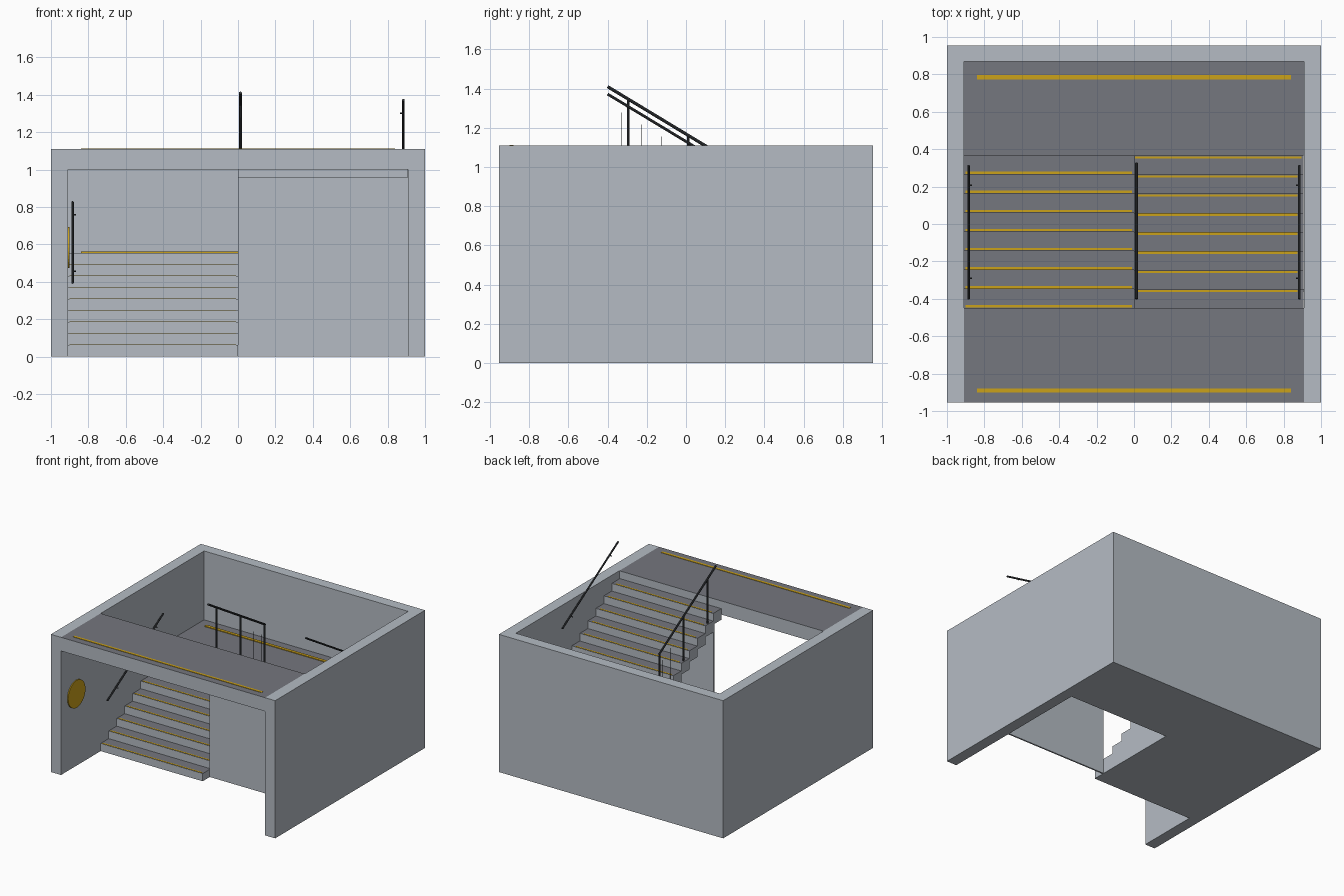
import bpy, bmesh, math
from mathutils import Vector

if "Cube" in bpy.data.objects:
    bpy.data.objects.remove(bpy.data.objects["Cube"])


def mat(name, col):
    m = bpy.data.materials.new(name)
    m.diffuse_color = (*col, 1)
    m.use_nodes = True
    m.node_tree.nodes["Principled BSDF"].inputs["Base Color"].default_value = m.diffuse_color
    return m


WALL = mat("pale concrete", (0.46, 0.50, 0.55))
FLOOR = mat("dark floor", (0.178, 0.184, 0.209))
YELLOW = mat("safety yellow", (0.60, 0.36, 0.01))
METAL = mat("dark metal", (0.04, 0.045, 0.05))


def finish(name, bm, mats, floor_tops=False):
    bmesh.ops.recalc_face_normals(bm, faces=bm.faces)
    bm.normal_update()
    if floor_tops:                       # walkable faces are darker
        for f in bm.faces:
            f.material_index = 1 if f.normal.z > 0.5 else 0
    me = bpy.data.meshes.new(name)
    bm.to_mesh(me)
    bm.free()
    for m in mats:
        me.materials.append(m)
    ob = bpy.data.objects.new(name, me)
    bpy.context.collection.objects.link(ob)
    return ob


def extrude(name, pts, vec, mats, floor_tops=False):
    """Solid from a flat outline swept along vec."""
    bm = bmesh.new()
    f = bm.faces.new([bm.verts.new(p) for p in pts])
    r = bmesh.ops.extrude_face_region(bm, geom=[f])
    vs = [v for v in r["geom"] if isinstance(v, bmesh.types.BMVert)]
    bmesh.ops.translate(bm, verts=vs, vec=vec)
    return finish(name, bm, mats, floor_tops)


def box(name, x, y, z, mats, floor_tops=False):
    pts = [(x[0], y[0], z[0]), (x[1], y[0], z[0]), (x[1], y[1], z[0]), (x[0], y[1], z[0])]
    return extrude(name, pts, (0, 0, z[1] - z[0]), mats, floor_tops)


def bar(name, a, b, r, material, sides=8):
    a, b = Vector(a), Vector(b)
    bm = bmesh.new()
    bmesh.ops.create_cone(bm, cap_ends=True, segments=sides, radius1=r, radius2=r, depth=(b - a).length)
    q = (b - a).to_track_quat('Z', 'Y').to_matrix().to_4x4()
    bmesh.ops.transform(bm, verts=bm.verts, matrix=q)
    bmesh.ops.translate(bm, verts=bm.verts, vec=(a + b) / 2)
    return finish(name, bm, [material])


W, D, IN, H = 1.0, 0.955, 0.91, 1.11     # half width, half depth, inner half width, height
Y0, Y1 = -0.45, 0.366                    # flight ends
N = 9                                    # risers per flight
GO, RISE = (Y1 - Y0) / (N - 1), H / 2 / N
MID = H / 2

# U-shaped outer walls
extrude("outer_walls", [(-W, -D, 0), (-IN, -D, 0), (-IN, 0.868, 0), (IN, 0.868, 0),
                        (IN, -D, 0), (W, -D, 0), (W, D, 0), (-W, D, 0)], (0, 0, H), [WALL])

# landings
box("upper_landing", (-IN, IN), (-D, Y0), (1.0, H), [WALL, FLOOR], True)
box("middle_landing", (-IN, IN), (Y1, 0.868), (0, MID), [WALL, FLOOR], True)

# lower flight, solid to the ground
prof = [(-IN, Y0, 0)]
for i in range(N - 1):
    z = (i + 1) * RISE
    prof += [(-IN, Y0 + i * GO, z), (-IN, Y0 + (i + 1) * GO, z)]
prof.append((-IN, Y1, 0))
extrude("lower_flight", prof, (IN, 0, 0), [WALL, FLOOR], True)

# upper flight, folded slab
top, under = [], []
for i in range(N - 1):
    z = MID + (i + 1) * RISE
    ya, yb = Y1 - i * GO, Y1 - (i + 1) * GO
    top += [(0, ya, z), (0, yb, z)]
    under += [(0, ya, z - 0.09), (0, yb, z - 0.09)]
extrude("upper_flight", top + under[::-1], (0.905, 0, 0), [WALL, FLOOR], True)

# thin wall below the upper flight
box("under_stair_wall", (0, IN), (Y0 + GO - 0.012, Y0 + GO), (0, 0.96), [WALL])

# yellow nosing strips
for i in range(N - 1):
    y, z = Y0 + i * GO, (i + 1) * RISE
    box("lower_nosing", (-0.9, -0.012), (y + 0.004, y + 0.016), (z, z + 0.002), [YELLOW])
    y, z = Y1 - i * GO, MID + (i + 1) * RISE
    box("upper_nosing", (0.005 if i == 0 else 0.022, 0.895 if i == 0 else 0.875),
        (y - 0.016, y - 0.004), (z, z + 0.002), [YELLOW])

# yellow landing stripes and wall disc
box("upper_landing_stripe", (-0.84, 0.84), (-0.90, -0.88), (H, H + 0.003), [YELLOW])
box("middle_landing_stripe", (-0.84, 0.84), (0.773, 0.797), (MID, MID + 0.006), [YELLOW])
bar("wall_disc", (-IN, -0.765, 0.583), (-IN + 0.008, -0.765, 0.583), 0.11, YELLOW, 32)

# wall handrails with brackets
SL = RISE / GO
for side, zs, sl in ((-1, 0.395, SL), (1, 1.372, -SL)):
    x = side * 0.884
    rail = lambda y: zs + (y + 0.4) * sl
    bar("wall_handrail", (x, -0.4, rail(-0.4)), (x, 0.312, rail(0.312)), 0.007, METAL)
    for y in (-0.29, 0.207):
        bar("rail_bracket", (x, y, rail(y) - 0.004), (side * 0.865, y, rail(y) - 0.004), 0.004, METAL)

# central handrail, posts and thin balusters
rail = lambda y: 1.41 - (y + 0.4) * SL


def tread(y):
    return MID + (math.floor((Y1 - y) / GO) + 1) * RISE


bar("central_handrail", (0.013, -0.4, rail(-0.4)), (0.013, 0.325, rail(0.325)), 0.008, METAL)
for y in (-0.295, 0.012, 0.318):
    bar("central_post", (0.015, y, tread(y)), (0.015, y, rail(y)), 0.007, METAL)
for k in range(7):
    y = -0.33 + k * GO
    bar("baluster", (0.013, y, tread(y)), (0.013, y, rail(y) - 0.09), 0.0015, METAL, 4)
